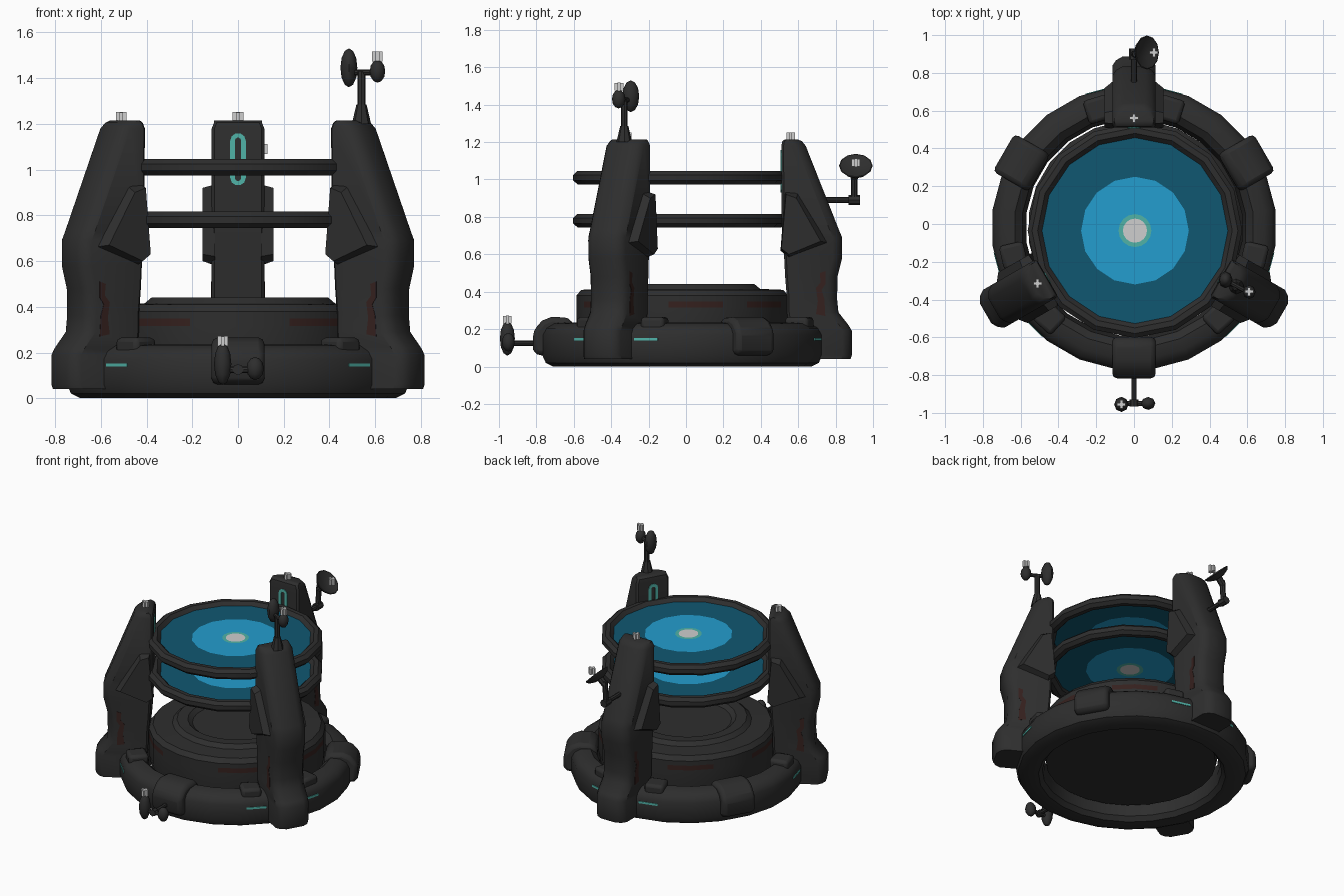
import bpy, bmesh, math
from mathutils import Vector, Matrix

if "Cube" in bpy.data.objects:
    bpy.data.objects.remove(bpy.data.objects["Cube"])

CY = -0.02  # centre of the round base in y


def mat(name, r, g, b):
    m = bpy.data.materials.new(name)
    m.diffuse_color = (r, g, b, 1)
    m.use_nodes = True
    m.node_tree.nodes["Principled BSDF"].inputs["Base Color"].default_value = m.diffuse_color
    return m


DARK = mat("charcoal metal", 0.027, 0.027, 0.027)
RUST = mat("dark rust", 0.036, 0.015, 0.013)
TEAL = mat("teal glow", 0.08, 0.45, 0.39)
DEEP = mat("deep blue", 0.005, 0.095, 0.165)
BLUE = mat("bright blue", 0.017, 0.34, 0.62)
WHITE = mat("pale grey", 0.62, 0.62, 0.62)


def finish(name, bm, mats, smooth=35, bevel=0, angle=0, centre=(0, CY)):
    """Turn a bmesh into an object, rotated round the base centre."""
    bmesh.ops.remove_doubles(bm, verts=bm.verts, dist=1e-5)
    bmesh.ops.recalc_face_normals(bm, faces=bm.faces)
    bm.transform(Matrix.Translation((centre[0], centre[1], 0)) @ Matrix.Rotation(math.radians(angle), 4, 'Z'))
    me = bpy.data.meshes.new(name)
    bm.to_mesh(me)
    bm.free()
    ob = bpy.data.objects.new(name, me)
    bpy.context.collection.objects.link(ob)
    for m in mats:
        me.materials.append(m)
    if bevel:
        mod = ob.modifiers.new("bevel", 'BEVEL')
        mod.width = bevel
        mod.segments = 2
        mod.limit_method = 'ANGLE'
    bpy.ops.object.select_all(action='DESELECT')
    ob.select_set(True)
    bpy.context.view_layer.objects.active = ob
    if smooth:
        bpy.ops.object.shade_smooth_by_angle(angle=math.radians(smooth))
    return ob


def loft(bm, rings, closed=False, caps=False):
    rows = [[bm.verts.new(p) for p in ring] for ring in rings]
    n = len(rows[0])
    pairs = list(zip(rows, rows[1:])) + ([(rows[-1], rows[0])] if closed else [])
    for a, b in pairs:
        for i in range(n):
            j = (i + 1) % n
            bm.faces.new((a[i], a[j], b[j], b[i]))
    if caps:
        bm.faces.new(rows[0])
        bm.faces.new(rows[-1])


def lathe(name, profile, n, mats=(DARK,), closed=False, offset=0.0, centre=(0, CY), rule=None, smooth=35):
    bm = bmesh.new()
    rings = []
    for r, z in profile:
        rings.append([(max(r, 1e-7) * math.cos(math.tau * (i + offset) / n),
                       max(r, 1e-7) * math.sin(math.tau * (i + offset) / n), z) for i in range(n)])
    loft(bm, rings, closed)
    if rule:
        for f in bm.faces:
            f.material_index = rule(f.calc_center_median())
    bmesh.ops.dissolve_degenerate(bm, edges=bm.edges, dist=1e-5)
    return finish(name, bm, mats, smooth, centre=centre)


def prism(name, poly, t0, t1, m=DARK, outer=None, **kw):
    """Extrude an (r, z) outline sideways from t0 to t1."""
    bm = bmesh.new()
    loft(bm, [[(r, t0, z) for r, z in poly], [(r, t1, z) for r, z in (outer or poly)]], caps=True)
    return finish(name, bm, [m], **kw)


def box(name, c, s, m=DARK, **kw):
    x, y = s[0] / 2, s[2] / 2
    return prism(name, [(c[0] - x, c[2] - y), (c[0] + x, c[2] - y), (c[0] + x, c[2] + y), (c[0] - x, c[2] + y)],
                 c[1] - s[1] / 2, c[1] + s[1] / 2, m, **kw)


def rod(name, a, b, r0, r1=None, n=8):
    a, b = Vector(a), Vector(b)
    bm = bmesh.new()
    bmesh.ops.create_cone(bm, cap_ends=True, segments=n, radius1=r0, radius2=r1 or r0, depth=(b - a).length)
    bm.transform(Matrix.Translation((a + b) / 2) @ (b - a).to_track_quat('Z', 'Y').to_matrix().to_4x4())
    return finish(name, bm, [DARK], centre=(0, 0))


def pod(name, c, s):
    bm = bmesh.new()
    bmesh.ops.create_uvsphere(bm, u_segments=8, v_segments=6, radius=1)
    bm.transform(Matrix.Translation(c) @ Matrix.Diagonal((*s, 1)))
    return finish(name, bm, [DARK], smooth=50, centre=(0, 0))


def stud(name, c, h=0.045):
    for k, s in enumerate([(0.046, 0.016, h), (0.016, 0.046, h - 0.004)]):
        box(f"{name}_bar_{k}", c, s, WHITE, smooth=0, centre=(0, 0))


# base ring and pedestal
k24 = 1 / math.cos(math.pi / 24)
lathe("base_ring", [(r * k24, z) for r, z in [(0.60, 0), (0.69, 0), (0.73, 0.02), (0.748, 0.06), (0.748, 0.17),
      (0.73, 0.205), (0.69, 0.23), (0.63, 0.235), (0.59, 0.2), (0.57, 0.10), (0.575, 0.03)]], 24, closed=True, offset=0.5)


def pedestal_rule(c):
    off = round(math.degrees(math.atan2(c.y, c.x)) + 90) % 180
    on_side = c.x ** 2 + c.y ** 2 > 0.3 and 0.31 < c.z < 0.35
    return 1 if on_side and off in (30, 45, 90, 105, 135, 150) else 0


lathe("pedestal", [(0, 0.09), (0.55, 0.09), (0.57, 0.2), (0.57, 0.315), (0.57, 0.348), (0.57, 0.38), (0.545, 0.41),
      (0.42, 0.415), (0.39, 0.44), (0.32, 0.438), (0.29, 0.415), (0, 0.41)], 24, (DARK, RUST), offset=0.5,
      centre=(0.008, CY), rule=pedestal_rule)

# two floating rings with glowing discs
for nm, z in (("upper", 1.01), ("lower", 0.78)):
    c = (0.005, -0.035)
    lathe(nm + "_ring", [(r, z + d) for r, d in [(0.568, -0.015), (0.568, 0.015), (0.545, 0.036), (0.515, 0.036),
          (0.492, 0.012), (0.492, -0.012), (0.515, -0.036), (0.545, -0.036)]], 16, closed=True, centre=c)

    def disc_rule(p):
        r = math.hypot(p.x, p.y)
        return 0 if r > 0.29 else 1 if r > 0.09 else 2 if r > 0.06 else 3
    lathe(nm + "_disc", [(r, z + 0.012) for r in (0.497, 0.285, 0.087, 0.064, 0)], 16,
          (DEEP, BLUE, TEAL, WHITE), centre=c, rule=disc_rule, smooth=0)

# three arms, each with side fins, rust streaks, glowing inlay, ring pads and stripes
LEVELS = [(0.04, 0.60, 0.90), (0.06, 0.58, 0.907), (0.19, 0.57, 0.907), (0.22, 0.57, 0.89), (0.29, 0.56, 0.835),
          (0.36, 0.56, 0.828), (0.48, 0.55, 0.83), (0.58, 0.545, 0.855), (0.69, 0.535, 0.855), (0.73, 0.532, 0.838),
          (1.18, 0.53, 0.66), (1.205, 0.535, 0.64), (1.215, 0.55, 0.615)]
for nm, a in (("right", -30), ("back", 90), ("left", 210)):
    bm = bmesh.new()
    rings = []
    for z, ri, ro in LEVELS:
        w = 0.115 if z < 1.2 else 0.105
        half = [(ri, w - 0.012), (ri + 0.012, w), (ro - 0.05, w), (ro - 0.02, w - 0.02), (ro, w - 0.055)]
        rings.append([(r, t, z) for r, t in half] + [(r, -t, z) for r, t in reversed(half)])
    loft(bm, rings, caps=True)
    finish(nm + "_arm", bm, [DARK], angle=a)

    for s in (-1, 1):
        side = "a" if s < 0 else "b"
        prism(f"{nm}_arm_fin_{side}", [(0.525, 0.62), (0.57, 0.58), (0.785, 0.66), (0.62, 0.93), (0.55, 0.935)],
              s * 0.10, s * 0.155, outer=[(0.53, 0.63), (0.57, 0.60), (0.74, 0.67), (0.61, 0.90), (0.555, 0.92)],
              angle=a, smooth=0)
        prism(f"{nm}_arm_rust_{side}", [(0.715, 0.28), (0.765, 0.27), (0.76, 0.36), (0.745, 0.41), (0.765, 0.44),
              (0.765, 0.51), (0.735, 0.50), (0.74, 0.45), (0.715, 0.42), (0.725, 0.35)],
              s * 0.112, s * 0.117, RUST, angle=a, smooth=0)
        box(f"{nm}_ring_pad_{side}", (0.655, 0, 0.225), (0.13, 0.13, 0.08), bevel=0.02, angle=a + s * 17)
        box(f"{nm}_glow_stripe_{side}", (0.748, 0, 0.145), (0.008, 0.13, 0.014), TEAL, angle=a + s * 15, smooth=0)

    # slot-shaped inlay on the inner face
    bm = bmesh.new()
    rings = []
    for rad, d in ((0.034, 0.0), (0.034, 0.006), (0.014, 0.006), (0.014, 0.0)):
        pts = []
        for i in range(12):
            th = math.pi * i / 11 if i < 6 else math.pi * (i - 1) / 10
            th = math.pi * (i if i < 6 else i - 6) / 5 + (0 if i < 6 else math.pi)
            pts.append((0.532 - d, rad * math.cos(th), (1.126 if i < 6 else 0.964) + rad * math.sin(th)))
        rings.append(pts)
    loft(bm, rings, closed=True)
    finish(nm + "_arm_inlay", bm, [TEAL], angle=a, smooth=0)

stud("back_arm_stud", (0, 0.56, 1.23))
stud("left_arm_stud", (-0.51, -0.315, 1.23))

# clamp blocks between the arms
for nm, a in (("front", -90), ("right", 30), ("left", 150)):
    prism(nm + "_clamp", [(0.59, 0.06), (0.78, 0.06), (0.797, 0.09), (0.797, 0.19), (0.75, 0.245), (0.70, 0.265),
          (0.61, 0.262), (0.575, 0.22)], -0.115, 0.115, bevel=0.025, angle=a)

# mast on the right arm
rod("mast_foot", (0.54, -0.33, 1.20), (0.54, -0.33, 1.285), 0.042, 0.022)
rod("mast_pole", (0.54, -0.33, 1.27), (0.54, -0.33, 1.43), 0.018)
rod("mast_crossbar", (0.48, -0.295, 1.425), (0.61, -0.365, 1.425), 0.013)
pod("mast_large_pod", (0.485, -0.295, 1.445), (0.037, 0.045, 0.085))
pod("mast_small_pod", (0.61, -0.36, 1.43), (0.034, 0.036, 0.05))
stud("mast_stud", (0.61, -0.358, 1.495))

# dish behind the back arm
rod("dish_boom", (0, 0.70, 0.89), (0, 0.93, 0.89), 0.016)
rod("dish_joint", (0, 0.87, 0.89), (0, 0.93, 0.89), 0.026)
rod("dish_pole", (0, 0.90, 0.88), (0.01, 0.90, 1.04), 0.018)
rod("dish_neck", (0.005, 0.90, 1.01), (0.05, 0.905, 1.055), 0.022)
bm = bmesh.new()
loft(bm, [[(r * math.cos(math.tau * i / 12), r * math.sin(math.tau * i / 12), z) for i in range(12)]
          for r, z in ((0.035, -0.025), (0.075, -0.008), (0.09, 0.012), (0.085, 0.014), (0.03, -0.006))], caps=True)
bm.transform(Matrix.Translation((0.06, 0.908, 1.065)) @ Matrix.Rotation(math.radians(45), 4, 'Y'))
finish("dish", bm, [DARK], centre=(0, 0))
stud("dish_stud", (0.105, 0.908, 1.09))

# probe on the front clamp
rod("probe_boom", (0, -0.79, 0.125), (0, -0.95, 0.125), 0.014)
rod("probe_crossbar", (-0.06, -0.95, 0.125), (0.075, -0.95, 0.125), 0.014)
rod("probe_joint", (0, -0.93, 0.125), (0, -0.965, 0.125), 0.024)
pod("probe_large_pod", (-0.067, -0.955, 0.15), (0.038, 0.04, 0.092))
pod("probe_small_pod", (0.075, -0.95, 0.13), (0.038, 0.034, 0.05))
stud("probe_stud", (-0.067, -0.955, 0.25))
